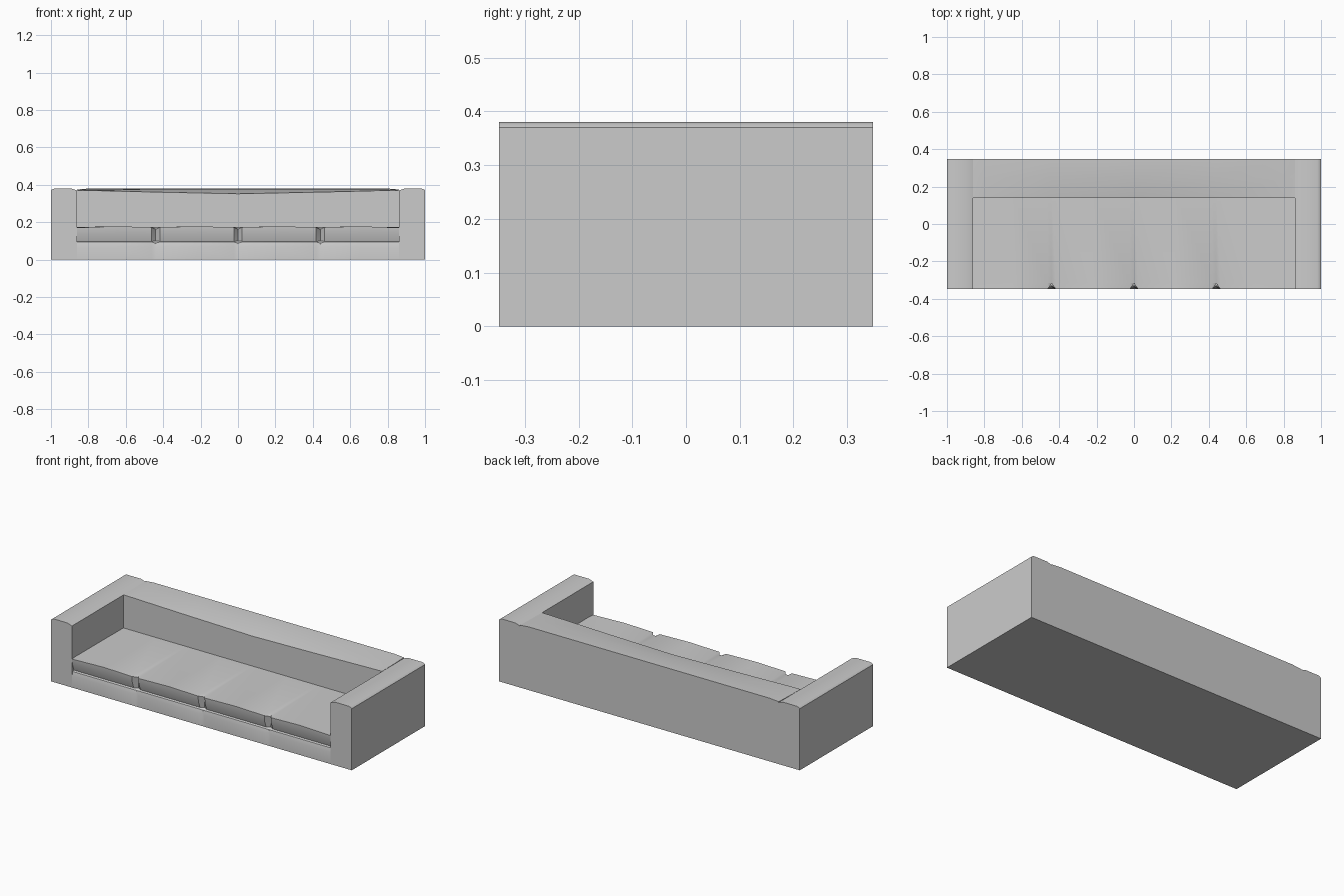
import bpy, bmesh, math

if "Cube" in bpy.data.objects:
    bpy.data.objects.remove(bpy.data.objects["Cube"])

HALF_D = 0.348    # half depth of the sofa
BACK_Y = 0.14     # front face of the backrest
INNER_X = 0.86    # inner face of the arms


def loft(name, sections, smooth=None):
    """Closed skin through equally sized cross-sections, capped at both ends."""
    bm = bmesh.new()
    rings = [[bm.verts.new(p) for p in sec] for sec in sections]
    n = len(rings[0])
    for a, b in zip(rings, rings[1:]):
        for i in range(n):
            j = (i + 1) % n
            bm.faces.new((a[i], a[j], b[j], b[i]))
    bm.faces.new(rings[0])
    bm.faces.new(rings[-1])
    bmesh.ops.recalc_face_normals(bm, faces=bm.faces)
    mesh = bpy.data.meshes.new(name)
    bm.to_mesh(mesh)
    bm.free()
    obj = bpy.data.objects.new(name, mesh)
    bpy.context.collection.objects.link(obj)
    if smooth:
        bpy.ops.object.select_all(action='DESELECT')
        obj.select_set(True)
        bpy.context.view_layer.objects.active = obj
        bpy.ops.object.shade_smooth_by_angle(angle=math.radians(smooth))
    return obj


# Arms: softly chamfered profile running the whole depth
arm_profile = [(1, 0), (1, 0.37), (0.992, 0.377), (0.98, 0.38),
               (0.89, 0.38), (INNER_X, 0.37), (INNER_X, 0)]
for side, label in ((-1, "left_arm"), (1, "right_arm")):
    loft(label, [[(side * x, y, z) for x, z in arm_profile]
                 for y in (-HALF_D, HALF_D)], 30)

# Backrest: its front top edge sags towards the middle
half = [(0.0, 0.352, 0.38), (0.44, 0.361, 0.38), (0.8, 0.37, 0.38),
        (INNER_X, 0.371, 0.375)]
stations = [(-x, f, r) for x, f, r in reversed(half[1:])] + half
loft("backrest", [[(x, BACK_Y, 0), (x, BACK_Y, f), (x, 0.25, r - 0.003),
                   (x, HALF_D, r), (x, HALF_D, 0)] for x, f, r in stations], 30)

# Seat stations across the width: (x, crown height, notch amount)
seams = [-0.44, 0.0, 0.44]
edges = [-INNER_X] + seams + [INNER_X]
seat_stations = []
for a, b in zip(edges, edges[1:]):
    if a in seams:
        seat_stations += [(a, 0.162, 1), (a + 0.022, 0.173, 0)]
    else:
        seat_stations.append((a, 0.171, 0))
    seat_stations.append(((a + b) / 2, 0.178, 0))
    if b in seams:
        seat_stations.append((b - 0.022, 0.173, 0))
seat_stations.append((INNER_X, 0.171, 0))

# Seat cushions: front tucks under, with a V notch at each seam
cushions = []
for x, top, notch in seat_stations:
    y = -HALF_D + 0.03 * notch
    cushions.append([(x, BACK_Y + 0.02, 0.172), (x, -HALF_D + 0.033, 0.174), (x, y, top),
                     (x, y + 0.003, 0.14), (x, max(y, -0.33), 0.098),
                     (x, BACK_Y + 0.02, 0.098)])
loft("seat_cushions", cushions, 35)

# Base below the cushions, lightly creased at the seams
base = []
for x, top, notch in seat_stations:
    y = -HALF_D + 0.01 * notch
    base.append([(x, BACK_Y + 0.02, 0.099), (x, -0.325, 0.099),
                 (x, y + 0.006, 0.094 - 0.006 * notch), (x, y, 0.07),
                 (x, -HALF_D, 0), (x, BACK_Y + 0.02, 0)])
loft("seat_base", base, 35)
